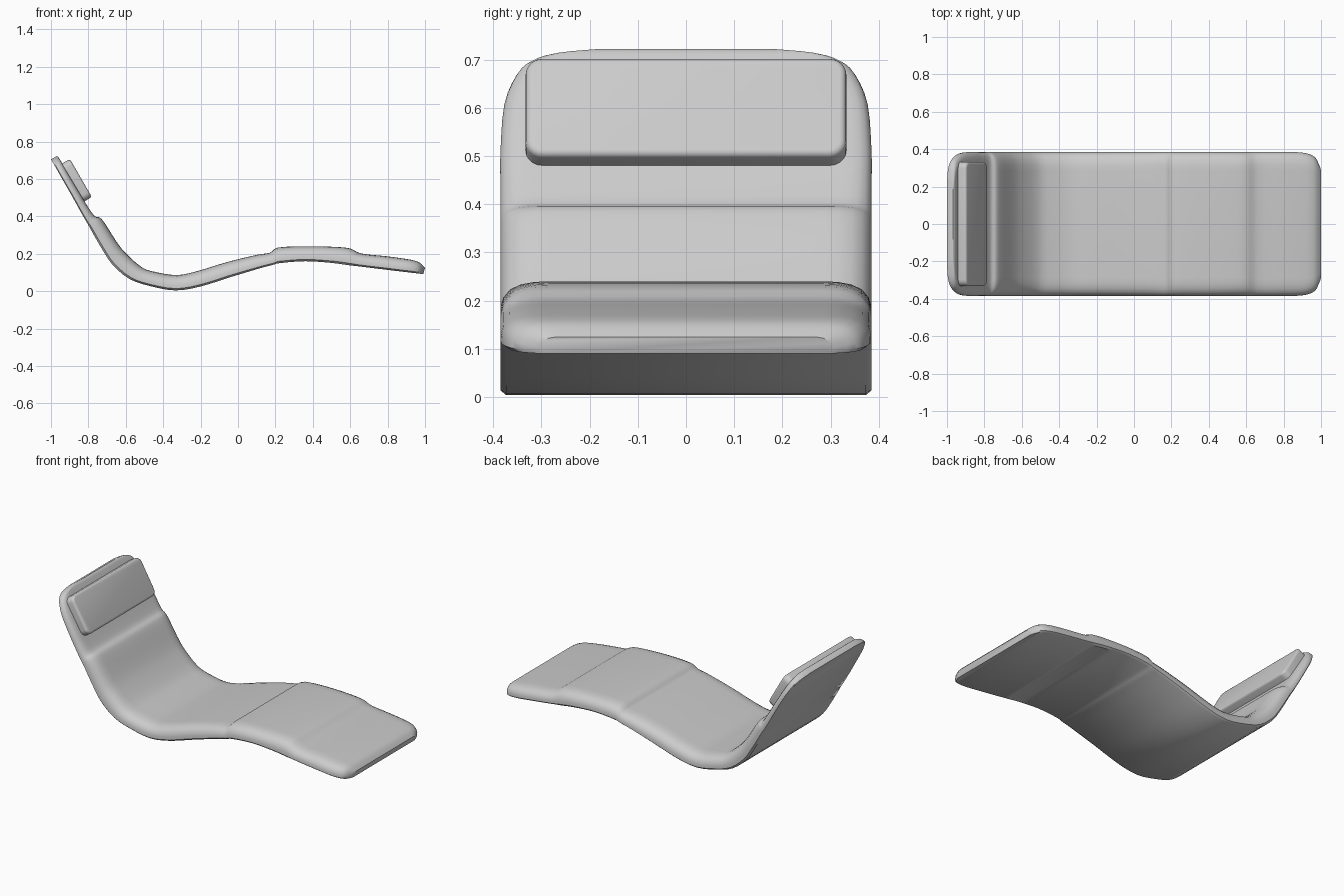
import bpy, bmesh, math
from mathutils import Vector

if "Cube" in bpy.data.objects:
    bpy.data.objects.remove(bpy.data.objects["Cube"])

# Stations along the lounger: underside x,z / upper side x,z / half width
STATIONS = [
    (-1.0, .705, -.968, .722, .22), (-.996, .698, -.96, .716, .285),
    (-.988, .685, -.952, .704, .325), (-.974, .66, -.938, .68, .352),
    (-.94, .60, -.904, .62, .377), (-.883, .50, -.845, .522, .385),
    (-.85, .44, -.81, .463, .385), (-.81, .37, -.768, .403, .385),
    (-.795, .344, -.738, .393, .385), (-.775, .308, -.71, .36, .385),
    (-.727, .225, -.652, .268, .385), (-.67, .14, -.602, .205, .385),
    (-.58, .065, -.515, .128, .385), (-.47, .027, -.44, .102, .385),
    (-.335, .004, -.325, .086, .385), (-.2, .025, -.215, .108, .385),
    (-.04, .075, -.06, .155, .385), (.12, .123, .10, .194, .385),
    (.185, .14, .17, .205, .385), (.225, .15, .215, .233, .385),
    (.36, .16, .36, .24, .385), (.50, .151, .51, .237, .385),
    (.59, .139, .60, .228, .385), (.65, .132, .66, .201, .385),
    (.78, .116, .80, .186, .385), (.88, .104, .90, .172, .383),
    (.94, .097, .945, .163, .372), (.973, .093, .975, .15, .35),
    (.99, .09, 1.0, .125, .305),
]
# Half cross-section: inset from edge, height fraction
SECTION = [(.012, 0), (0, .12), (0, .35), (.006, .58), (.02, .79),
           (.042, .92), (.07, .985), (.10, 1)]


def spline(points, steps):
    out = []
    last = len(points) - 1
    for i in range(last):
        a, b, c, d = (points[min(max(k, 0), last)] for k in (i - 1, i, i + 1, i + 2))
        for s in range(steps):
            t = s / steps
            out.append([.5 * (2 * q + (r - p) * t + (2 * p - 5 * q + 4 * r - w) * t * t
                              + (3 * q - p - 3 * r + w) * t ** 3)
                        for p, q, r, w in zip(a, b, c, d)])
    return out + [list(points[-1])]


def finish(bm, name):
    bmesh.ops.recalc_face_normals(bm, faces=bm.faces)
    mesh = bpy.data.meshes.new(name)
    bm.to_mesh(mesh)
    bm.free()
    obj = bpy.data.objects.new(name, mesh)
    bpy.context.collection.objects.link(obj)
    bpy.ops.object.select_all(action='DESELECT')
    obj.select_set(True)
    bpy.context.view_layer.objects.active = obj
    bpy.ops.object.shade_smooth_by_angle(angle=math.radians(40))
    return obj


# Padded lounger body swept from the rounded section
bm = bmesh.new()
rings = []
for bx, bz, tx, tz, w in spline(STATIONS, 3):
    low, high = Vector((bx, 0, bz)), Vector((tx, 0, tz))
    k = min(1, (high - low).length / .075)
    half = [(w - inset * k, h) for inset, h in SECTION]
    loop = half + [(-y, h) for y, h in reversed(half)]
    rings.append([bm.verts.new(low.lerp(high, h) + Vector((0, y, 0))) for y, h in loop])
for a, b in zip(rings, rings[1:]):
    n = len(a)
    for i in range(n):
        j = (i + 1) % n
        bm.faces.new((a[i], a[j], b[j], b[i]))
bm.faces.new(rings[0])
bm.faces.new(rings[-1])
finish(bm, "lounger_body")

# Headrest pillow lying on the backrest
bm = bmesh.new()
bmesh.ops.create_cube(bm, size=1)
bmesh.ops.scale(bm, vec=(.235, .665, .06), verts=bm.verts)
upright = [e for e in bm.edges
           if abs(e.verts[0].co.z - e.verts[1].co.z) > .01]
bmesh.ops.bevel(bm, geom=upright, offset=.035, segments=5, profile=.5, affect='EDGES')
rim = [e for e in bm.edges if all(v.co.z > .029 for v in e.verts)]
bmesh.ops.bevel(bm, geom=rim, offset=.014, segments=4, profile=.5, affect='EDGES')
pillow = finish(bm, "headrest_pillow")
pillow.rotation_euler = (0, math.radians(60), 0)
pillow.location = (-.866, 0, .59)
